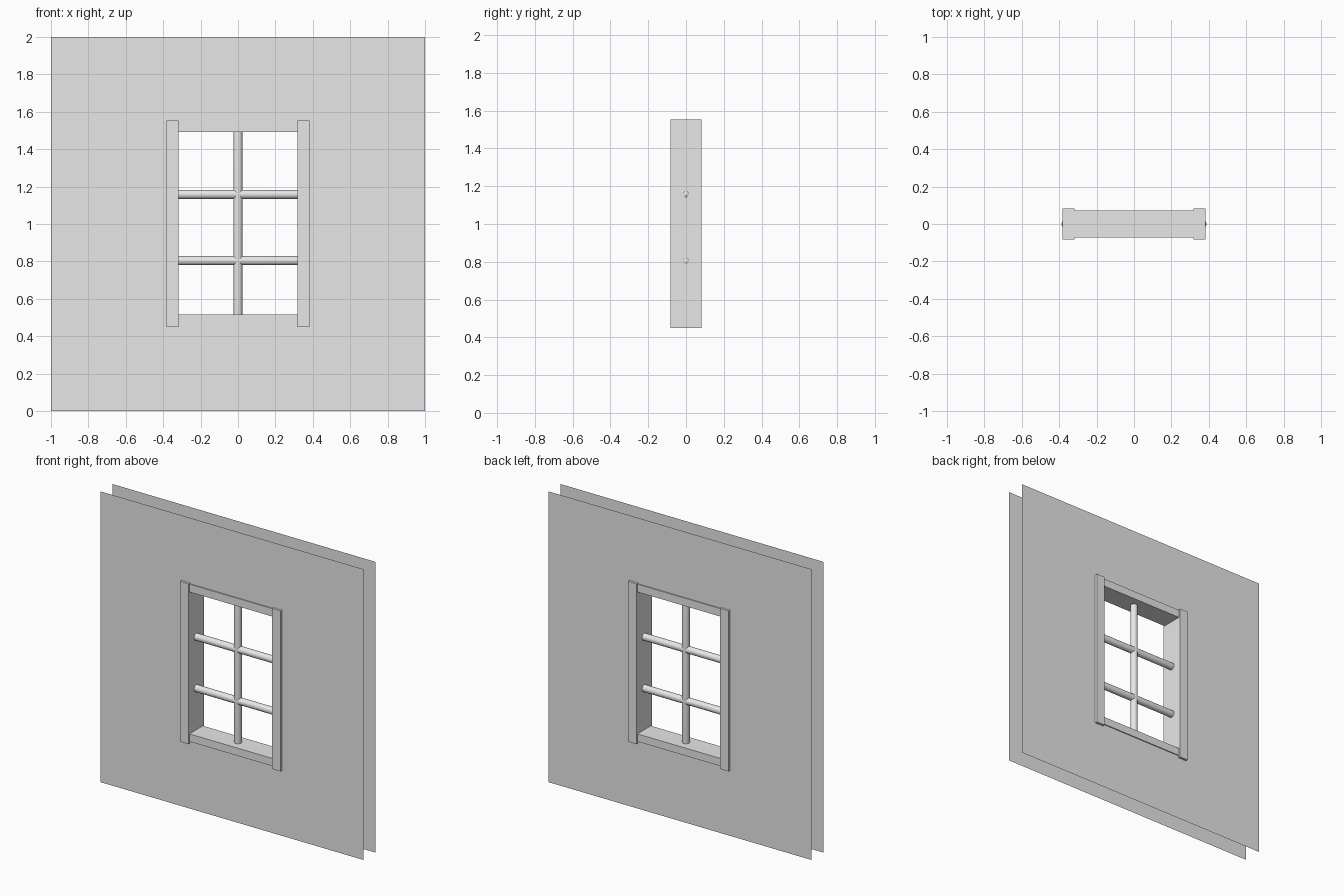
import bpy
import bmesh
import math
from mathutils import Matrix, Vector

cube = bpy.data.objects.get("Cube")
if cube:
    bpy.data.objects.remove(cube, do_unlink=True)

grey = bpy.data.materials.new("plain grey")
grey.use_nodes = True
grey.diffuse_color = (0.8, 0.8, 0.8, 1)
grey.node_tree.nodes["Principled BSDF"].inputs["Base Color"].default_value = grey.diffuse_color


def finish(name, bm, smooth=False):
    """Turn a bmesh into a named grey object."""
    mesh = bpy.data.meshes.new(name)
    bm.to_mesh(mesh)
    bm.free()
    mesh.materials.append(grey)
    for poly in mesh.polygons:
        poly.use_smooth = smooth
    obj = bpy.data.objects.new(name, mesh)
    bpy.context.collection.objects.link(obj)
    return obj


def box(name, x, y, z):
    """Box from (low, high) ranges along each axis."""
    bm = bmesh.new()
    size = Matrix.Diagonal((x[1] - x[0], y[1] - y[0], z[1] - z[0], 1))
    middle = Vector((sum(x) / 2, sum(y) / 2, sum(z) / 2))
    bmesh.ops.create_cube(bm, size=1, matrix=Matrix.Translation(middle) @ size)
    return finish(name, bm)


def rounded_bar(name, centre, length, radius, turn):
    """Round bar with domed ends, made by stretching a sphere at its equator."""
    bm = bmesh.new()
    bmesh.ops.create_uvsphere(bm, u_segments=32, v_segments=16, radius=radius)
    equator = [e for e in bm.edges if all(abs(v.co.z) < 1e-5 for v in e.verts)]
    bmesh.ops.split_edges(bm, edges=equator)
    for face in bm.faces:
        end = 1 if face.calc_center_median().z > 0 else -1
        for v in face.verts:
            v.tag = end > 0
    for v in bm.verts:
        v.co.z += (length / 2 - radius) * (1 if v.tag else -1)
    rims = [e for e in bm.edges if e.is_boundary]
    bmesh.ops.bridge_loops(bm, edges=rims)
    bmesh.ops.recalc_face_normals(bm, faces=bm.faces)
    bm.transform(Matrix.Translation(centre) @ turn)
    return finish(name, bm, smooth=True)


def wall_sheet(name, y):
    """Thin square sheet with a rectangular window opening."""
    bm = bmesh.new()

    def ring(x, low, high):
        return [bm.verts.new((sx, y, z)) for sx, z in
                ((-x, low), (x, low), (x, high), (-x, high))]

    outer, inner = ring(1, 0, 2), ring(0.35, 0.49, 1.52)
    for i in range(4):
        j = (i + 1) % 4
        quad = [outer[i], outer[j], inner[j], inner[i]]
        bm.faces.new(quad if y < 0 else quad[::-1])
    return finish(name, bm)


# Two wall faces with an open gap between them
wall_sheet("front_wall", -0.066)
wall_sheet("back_wall", 0.066)

# Window frame
jamb_y, rail_y = (-0.083, 0.083), (-0.073, 0.073)
box("left_jamb", (0.318, 0.382), jamb_y, (0.45, 1.553))
box("right_jamb", (-0.382, -0.318), jamb_y, (0.45, 1.553))
box("head_rail", (-0.32, 0.32), rail_y, (1.493, 1.547))
box("sill_rail", (-0.32, 0.32), rail_y, (0.464, 0.517))

# Round glazing bars
sideways = Matrix.Rotation(math.pi / 2, 4, "Y")
rounded_bar("upright_bar", (0, 0, 1.005), 1.086, 0.024, Matrix.Identity(4))
rounded_bar("lower_crossbar", (0, 0, 0.804), 0.774, 0.024, sideways)
rounded_bar("upper_crossbar", (0, 0, 1.158), 0.774, 0.024, sideways)
